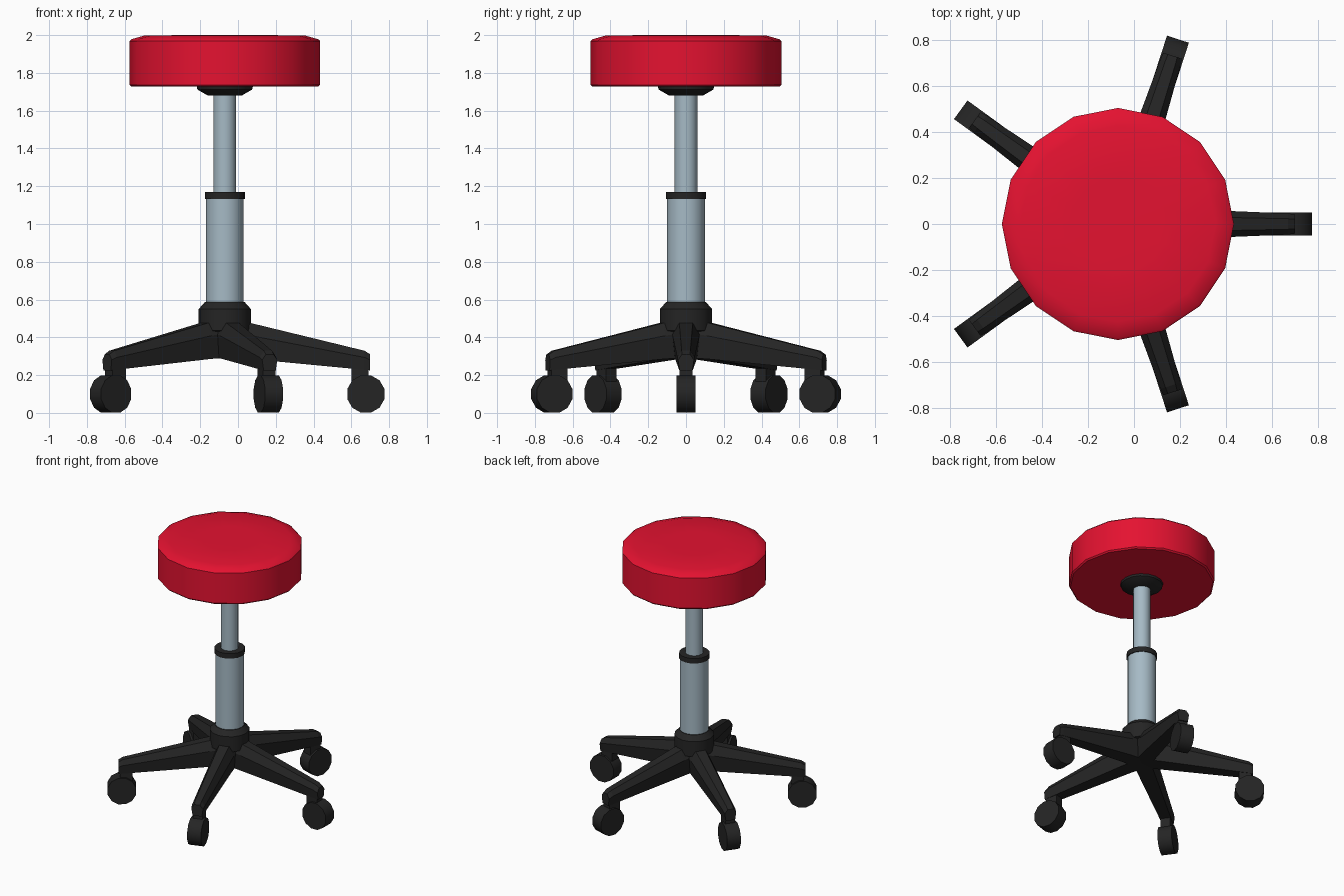
import bpy, bmesh
from math import sin, cos, pi, radians
from mathutils import Matrix

if "Cube" in bpy.data.objects:
    bpy.data.objects.remove(bpy.data.objects["Cube"])

CX = -0.07  # x of the column axis


def material(name, rgb):
    m = bpy.data.materials.new(name)
    m.diffuse_color = (*rgb, 1)
    m.use_nodes = True
    m.node_tree.nodes["Principled BSDF"].inputs["Base Color"].default_value = m.diffuse_color
    return m


RED = material("red_vinyl", (0.78, 0.006, 0.03))
BLACK = material("black_plastic", (0.018, 0.018, 0.018))
STEEL = material("steel", (0.38, 0.49, 0.56))


def finish(name, bm, mat, angle, matrix=Matrix.Identity(4)):
    bmesh.ops.transform(bm, matrix=Matrix.Translation((CX, 0, 0)) @ matrix, verts=bm.verts)
    bmesh.ops.recalc_face_normals(bm, faces=bm.faces)
    me = bpy.data.meshes.new(name)
    bm.to_mesh(me)
    bm.free()
    me.materials.append(mat)
    ob = bpy.data.objects.new(name, me)
    bpy.context.collection.objects.link(ob)
    if angle:
        bpy.ops.object.select_all(action='DESELECT')
        ob.select_set(True)
        bpy.context.view_layer.objects.active = ob
        bpy.ops.object.shade_smooth_by_angle(angle=radians(angle))
    return ob


def loft(name, rings, mat, angle=0, matrix=Matrix.Identity(4)):
    """Closed solid through a row of equal-sized point rings."""
    bm = bmesh.new()
    loops = [[bm.verts.new(p) for p in ring] for ring in rings]
    n = len(loops[0])
    for a, b in zip(loops, loops[1:]):
        for i in range(n):
            j = (i + 1) % n
            bm.faces.new((a[i], a[j], b[j], b[i]))
    bm.faces.new(loops[0])
    bm.faces.new(loops[-1])
    return finish(name, bm, mat, angle, matrix)


def lathe(name, profile, mat, sides=16, angle=40):
    rings = [[(r * cos(2 * pi * i / sides), r * sin(2 * pi * i / sides), z)
              for i in range(sides)] for r, z in profile]
    return loft(name, rings, mat, angle)


# Seat cushion and mounting plate
lathe("seat", [(0.495, 1.727), (0.505, 1.737), (0.505, 1.968), (0.495, 1.978),
               (0.425, 1.998), (0.2, 2.0)], RED)
lathe("seat_plate", [(0.09, 1.68), (0.145, 1.712), (0.15, 1.735)], BLACK)

# Column
lathe("piston", [(0.06, 1.14), (0.06, 1.70)], STEEL)
lathe("collar", [(0.106, 1.132), (0.106, 1.17)], BLACK)
lathe("column_sleeve", [(0.10, 0.55), (0.10, 1.14)], STEEL)

# Base hub
lathe("hub", [(0.07, 0.305), (0.11, 0.35), (0.115, 0.43), (0.138, 0.435),
              (0.138, 0.55), (0.105, 0.587)], BLACK, angle=30)


def leg_section(r, top, bottom, w):
    mid = top - 0.35 * (top - bottom)
    return [(r, -0.5 * w, top), (r, -w, mid), (r, -0.8 * w, bottom),
            (r, 0.8 * w, bottom), (r, w, mid), (r, 0.5 * w, top)]


# Five legs, each with a caster stem and wheel
for k in range(5):
    turn = Matrix.Rotation(k * 2 * pi / 5, 4, 'Z')
    loft(f"leg_{k + 1}", [leg_section(0.0, 0.50, 0.295, 0.075),
                          leg_section(0.14, 0.475, 0.285, 0.071),
                          leg_section(0.74, 0.329, 0.228, 0.046),
                          leg_section(0.77, 0.310, 0.225, 0.042)], BLACK, 0, turn)
    loft(f"caster_stem_{k + 1}", [[(x, y, z) for x, y in
                                   ((0.672, -0.035), (0.76, -0.035), (0.76, 0.035), (0.672, 0.035))]
                                  for z in (0.15, 0.25)], BLACK, 0, turn)
    wheel = [[(0.747 + 0.102 * cos(a), y, 0.1 + 0.1025 * sin(a))
              for a in [(i + 0.5) * pi / 6 for i in range(12)]] for y in (-0.05, 0.05)]
    loft(f"caster_wheel_{k + 1}", wheel, BLACK, 35, turn)
